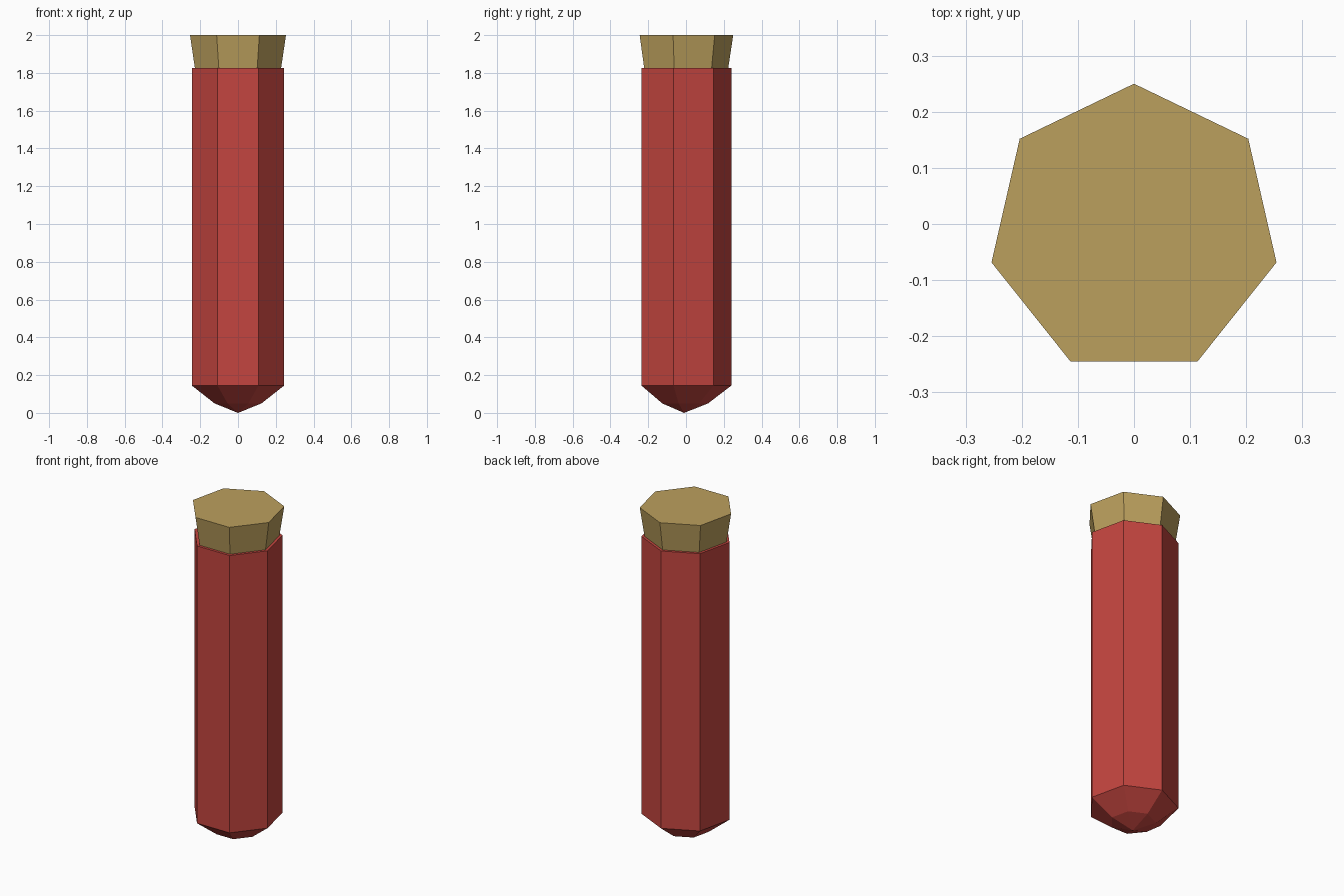
import bpy, bmesh
from math import sin, cos, tau

if "Cube" in bpy.data.objects:
    bpy.data.objects.remove(bpy.data.objects["Cube"])

SIDES = 7
CENTRE_Y = -0.0105  # puts the seven-sided outline's bounds on the origin


def lathe(name, profile, colour, cap_top=False):
    """Stack seven-sided rings from (radius, z) pairs; radius 0 makes a point."""
    bm = bmesh.new()
    rings = []
    for r, z in profile:
        count = SIDES if r else 1
        rings.append([bm.verts.new((r * sin(tau * i / SIDES),
                                    CENTRE_Y + r * cos(tau * i / SIDES), z))
                      for i in range(count)])
    for low, high in zip(rings, rings[1:]):
        for i in range(SIDES):
            j = (i + 1) % SIDES
            base = [low[0]] if len(low) == 1 else [low[i], low[j]]
            bm.faces.new(base + [high[j], high[i]])
    if cap_top:
        bm.faces.new(rings[-1])
    # every ring runs clockwise seen from above, so turn all faces outward
    bmesh.ops.recalc_face_normals(bm, faces=bm.faces[:])
    if sum(f.normal.dot(f.calc_center_median().xy.to_3d()) for f in bm.faces) < 0:
        bmesh.ops.reverse_faces(bm, faces=bm.faces[:])
    mesh = bpy.data.meshes.new(name)
    bm.to_mesh(mesh)
    bm.free()
    obj = bpy.data.objects.new(name, mesh)
    bpy.context.collection.objects.link(obj)
    mat = bpy.data.materials.new(name + "_colour")
    mat.diffuse_color = colour
    mat.use_nodes = True
    mat.node_tree.nodes["Principled BSDF"].inputs["Base Color"].default_value = mat.diffuse_color
    mesh.materials.append(mat)
    return obj


# Red casing: pointed faceted end, straight sides, narrow ledge under the cap
lathe("casing", [(0, 0), (0.127, 0.05), (0.251, 0.145), (0.251, 1.825), (0.234, 1.825)],
      (0.55, 0.06, 0.05, 1))

# Brass cap: flares outward to a flat top
lathe("brass_cap", [(0.234, 1.825), (0.2605, 2.0)], (0.50, 0.35, 0.11, 1), cap_top=True)
